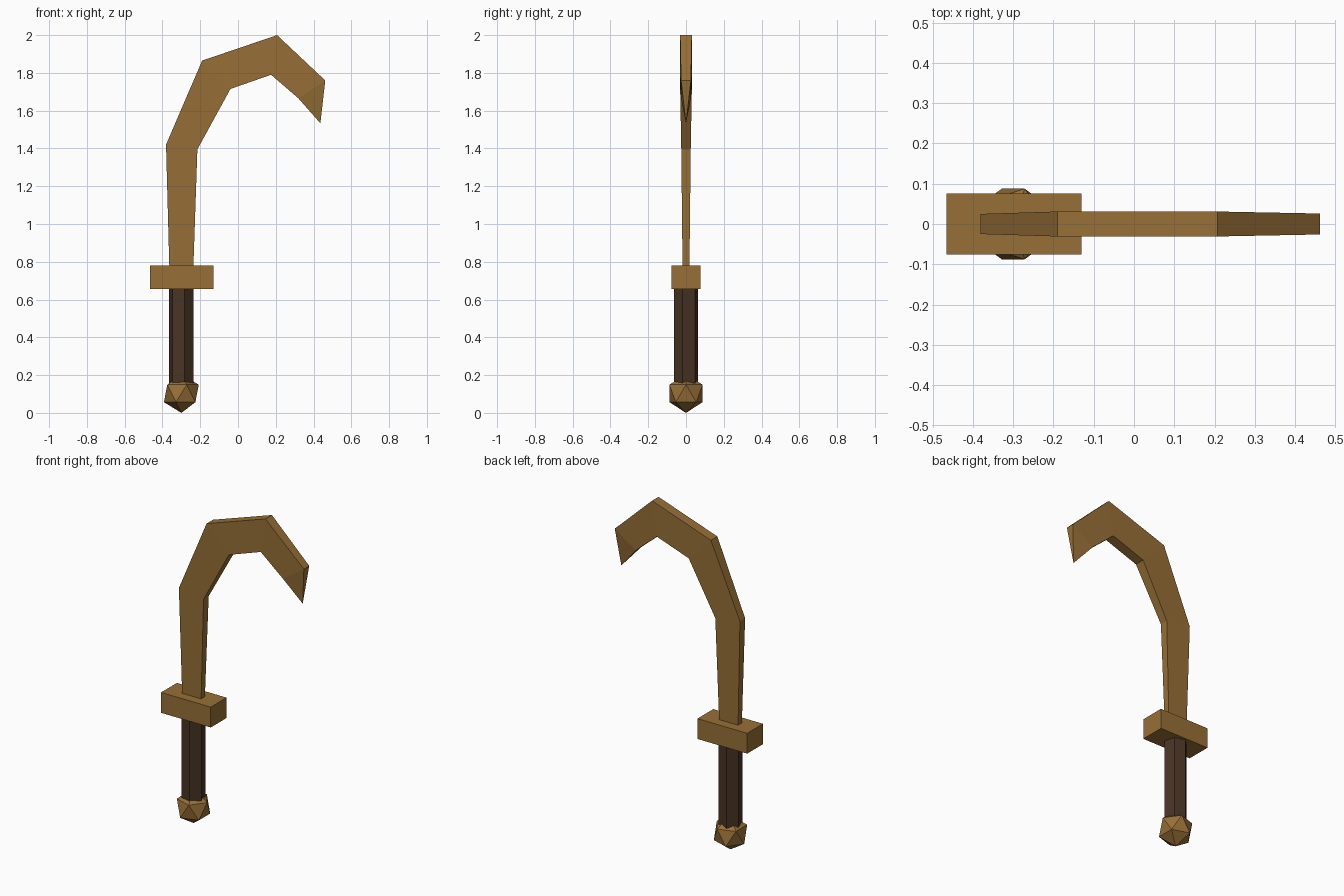
import bpy, bmesh, math
from mathutils import Matrix, Vector

old = bpy.data.objects.get("Cube")
if old:
    bpy.data.objects.remove(old)

AXIS_X = -0.3  # centre line of the grip


def material(name, rgb):
    m = bpy.data.materials.new(name)
    m.use_nodes = True
    m.diffuse_color = (*rgb, 1)
    m.node_tree.nodes["Principled BSDF"].inputs["Base Color"].default_value = (*rgb, 1)
    return m


bronze = material("bronze", (0.31, 0.16, 0.038))
leather = material("dark_leather", (0.065, 0.034, 0.018))


def finish(name, bm, mat):
    bmesh.ops.recalc_face_normals(bm, faces=bm.faces)
    mesh = bpy.data.meshes.new(name)
    bm.to_mesh(mesh)
    bm.free()
    mesh.materials.append(mat)
    obj = bpy.data.objects.new(name, mesh)
    bpy.context.collection.objects.link(obj)
    return obj


# Pommel: faceted ball
bm = bmesh.new()
bmesh.ops.create_icosphere(bm, subdivisions=1, radius=0.103,
                           matrix=Matrix.Translation((AXIS_X, 0, 0.103)))
finish("pommel", bm, bronze)

# Grip: six-sided bar, turned slightly
bm = bmesh.new()
bmesh.ops.create_cone(bm, cap_ends=True, segments=6, radius1=0.067, radius2=0.067, depth=0.56,
                      matrix=Matrix.Translation((AXIS_X, 0, 0.39)) @ Matrix.Rotation(math.radians(15), 4, "Z"))
finish("grip", bm, leather)

# Guard: plain block
bm = bmesh.new()
bmesh.ops.create_cube(bm, size=1, matrix=Matrix.Translation((-0.298, 0, 0.718))
                      @ Matrix.Diagonal((0.335, 0.152, 0.124, 1)))
finish("guard", bm, bronze)

# Blade: rectangular sections (outer edge, inner edge, half thickness) swept into a hook
sections = [
    ((-0.363, 0.75), (-0.237, 0.75), 0.018),
    ((-0.381, 1.42), (-0.215, 1.395), 0.025),
    ((-0.19, 1.865), (-0.04, 1.715), 0.031),
    ((0.207, 2.0), (0.175, 1.79), 0.031),
    ((0.462, 1.76), (0.32, 1.665), 0.026),
]
bm = bmesh.new()
rings = []
for outer, inner, t in sections:
    corners = [(outer, -t), (inner, -t), (inner, t), (outer, t)]
    rings.append([bm.verts.new((p[0], y, p[1])) for p, y in corners])
for a, b in zip(rings, rings[1:]):
    for i in range(4):
        j = (i + 1) % 4
        bm.faces.new((a[i], a[j], b[j], b[i]))
bm.faces.new(rings[0])
# Pointed tip
tip = bm.verts.new(Vector((0.436, 0, 1.533)))
for i in range(4):
    bm.faces.new((rings[-1][i], rings[-1][(i + 1) % 4], tip))
finish("blade", bm, bronze)
